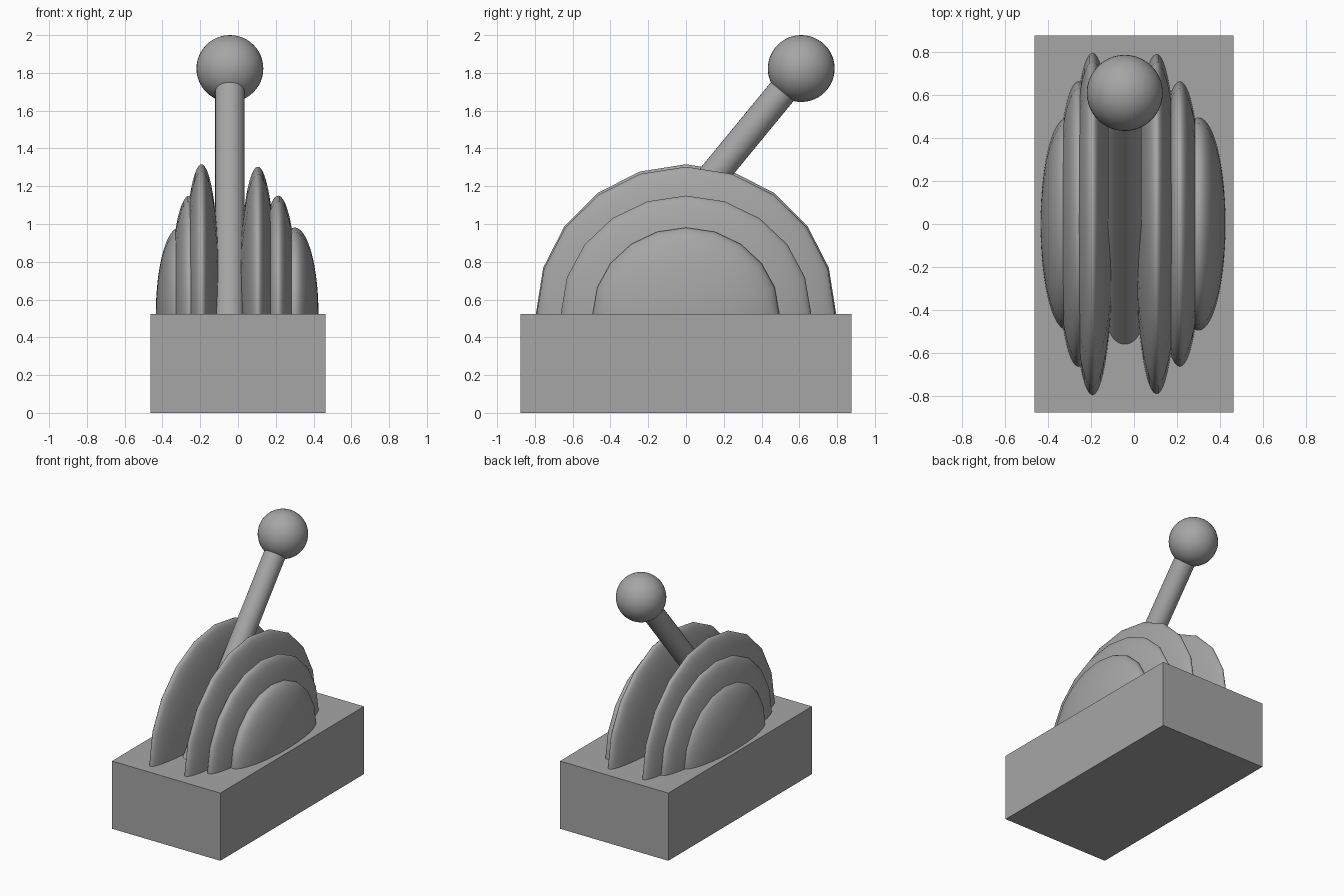
import bpy, bmesh, math
from mathutils import Matrix, Vector

cube = bpy.data.objects.get("Cube")
if cube:
    bpy.data.objects.remove(cube, do_unlink=True)

grey = bpy.data.materials.new("plain_grey")
grey.use_nodes = True
colour = (0.38, 0.38, 0.38, 1)
grey.diffuse_color = colour
grey.node_tree.nodes["Principled BSDF"].inputs["Base Color"].default_value = colour

BASE_TOP = 0.523
LEVER_X = -0.043


def finish(bm, name, smooth=True):
    bmesh.ops.recalc_face_normals(bm, faces=bm.faces[:])
    mesh = bpy.data.meshes.new(name)
    bm.to_mesh(mesh)
    bm.free()
    mesh.materials.append(grey)
    obj = bpy.data.objects.new(name, mesh)
    bpy.context.collection.objects.link(obj)
    if smooth:
        bpy.ops.object.select_all(action='DESELECT')
        obj.select_set(True)
        bpy.context.view_layer.objects.active = obj
        bpy.ops.object.shade_smooth_by_angle(angle=math.radians(40))
    return obj


def half_disc(name, x, half_width, radius_y, height):
    """Flattened half sphere with its axis across the base."""
    bm = bmesh.new()
    bmesh.ops.create_uvsphere(bm, u_segments=20, v_segments=40, radius=1)
    bm.transform(Matrix.Translation((x, 0, BASE_TOP))
                 @ Matrix.Diagonal((half_width, radius_y, height, 1))
                 @ Matrix.Rotation(math.pi / 2, 4, 'Y'))
    # Keep the upper half, reaching just into the base
    cut = bmesh.ops.bisect_plane(bm, geom=bm.verts[:] + bm.edges[:] + bm.faces[:],
                                 plane_co=(0, 0, BASE_TOP - 0.01),
                                 plane_no=(0, 0, 1), clear_inner=True)
    rim = [e for e in cut["geom_cut"] if isinstance(e, bmesh.types.BMEdge)]
    bmesh.ops.edgeloop_fill(bm, edges=rim)
    finish(bm, name)


# Base block
bm = bmesh.new()
bmesh.ops.create_cube(bm, size=1)
bm.transform(Matrix.Translation((0, 0, BASE_TOP / 2))
             @ Matrix.Diagonal((0.926, 1.754, BASE_TOP, 1)))
finish(bm, "base_block", smooth=False)

# Stepped discs on each side of the lever
half_disc("left_inner_disc", 0.105, 0.103, 0.79, 0.78)
half_disc("left_middle_disc", 0.213, 0.104, 0.663, 0.627)
half_disc("left_outer_disc", 0.30, 0.126, 0.494, 0.458)
half_disc("right_inner_disc", -0.193, 0.101, 0.795, 0.793)
half_disc("right_middle_disc", -0.258, 0.104, 0.663, 0.627)
half_disc("right_outer_disc", -0.31, 0.125, 0.494, 0.458)

# Leaning lever shaft
top = Vector((LEVER_X, 0.61, 1.823))
foot = Vector((LEVER_X, -0.54, 0.424))
axis = top - foot
bm = bmesh.new()
bmesh.ops.create_cone(bm, cap_ends=True, segments=32, radius1=0.078,
                      radius2=0.078, depth=axis.length)
bm.transform(Matrix.Translation((top + foot) / 2)
             @ axis.to_track_quat('Z', 'Y').to_matrix().to_4x4())
finish(bm, "lever_shaft")

# Ball knob
bm = bmesh.new()
bmesh.ops.create_uvsphere(bm, u_segments=40, v_segments=24, radius=0.177)
bm.transform(Matrix.Translation(top))
finish(bm, "ball_knob")
